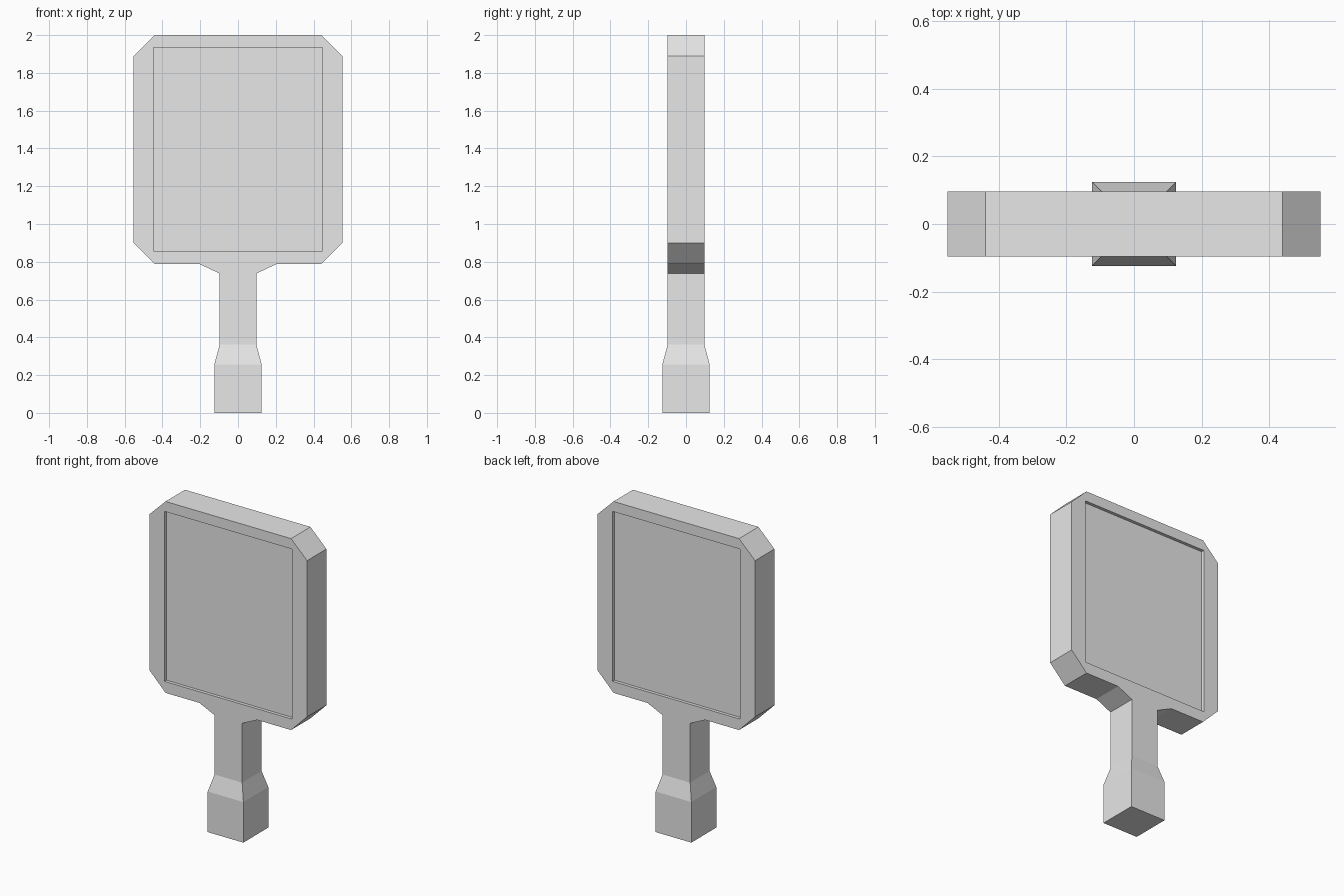
import bpy
import bmesh
from mathutils import Vector

old = bpy.data.objects.get("Cube")
if old:
    bpy.data.objects.remove(old, do_unlink=True)

HALF = 0.097      # half thickness of head and neck
GRIP = 0.125      # half width of the grip
RECESS = 0.02     # depth of the sunken panels

# Single grey material
grey = bpy.data.materials.new("plain grey")
grey.use_nodes = True
colour = (0.8, 0.8, 0.8, 1)
grey.diffuse_color = colour
grey.node_tree.nodes["Principled BSDF"].inputs["Base Color"].default_value = colour


def add_object(name, bm):
    bmesh.ops.recalc_face_normals(bm, faces=bm.faces)
    mesh = bpy.data.meshes.new(name)
    bm.to_mesh(mesh)
    bm.free()
    mesh.materials.append(grey)
    obj = bpy.data.objects.new(name, mesh)
    bpy.context.scene.collection.objects.link(obj)
    return obj


# Head and neck: mirrored half outline, extruded through the thickness
half = [(0.44, 2), (0.552, 1.89), (0.552, 0.9), (0.44, 0.787),
        (0.202, 0.787), (HALF, 0.738), (HALF, 0.362)]
outline = half + [(-x, z) for x, z in reversed(half)]
bm = bmesh.new()
front = bm.faces.new([bm.verts.new((x, -HALF, z)) for x, z in outline])
back = bmesh.ops.extrude_face_region(bm, geom=[front], use_keep_orig=True)
bmesh.ops.translate(bm, vec=(0, 2 * HALF, 0),
                    verts=[v for v in back["geom"] if isinstance(v, bmesh.types.BMVert)])

# Grip: extrude the end of the neck into a flare, then a square block
end = min(bm.faces, key=lambda f: f.calc_center_median().z)
for z in (0.257, 0):
    end = bmesh.ops.extrude_discrete_faces(bm, faces=[end])["faces"][0]
    for v in end.verts:
        v.co = Vector((GRIP if v.co.x > 0 else -GRIP, GRIP if v.co.y > 0 else -GRIP, z))
bmesh.ops.remove_doubles(bm, verts=bm.verts, dist=0.0001)
paddle = add_object("hand_paddle", bm)

# Sunken panels on both sides
low, high = 0.858, 1.935
for name, side in (("front_panel_cutter", -1), ("back_panel_cutter", 1)):
    bm = bmesh.new()
    bmesh.ops.create_cube(bm, size=1)
    bmesh.ops.scale(bm, vec=(0.894, 2 * RECESS, high - low), verts=bm.verts)
    bmesh.ops.translate(bm, vec=(0, side * HALF, (low + high) / 2), verts=bm.verts)
    cutter = add_object(name, bm)
    cutter.hide_render = True
    cutter.hide_viewport = True
    cut = paddle.modifiers.new(name, 'BOOLEAN')
    cut.operation = 'DIFFERENCE'
    cut.solver = 'EXACT'
    cut.object = cutter
